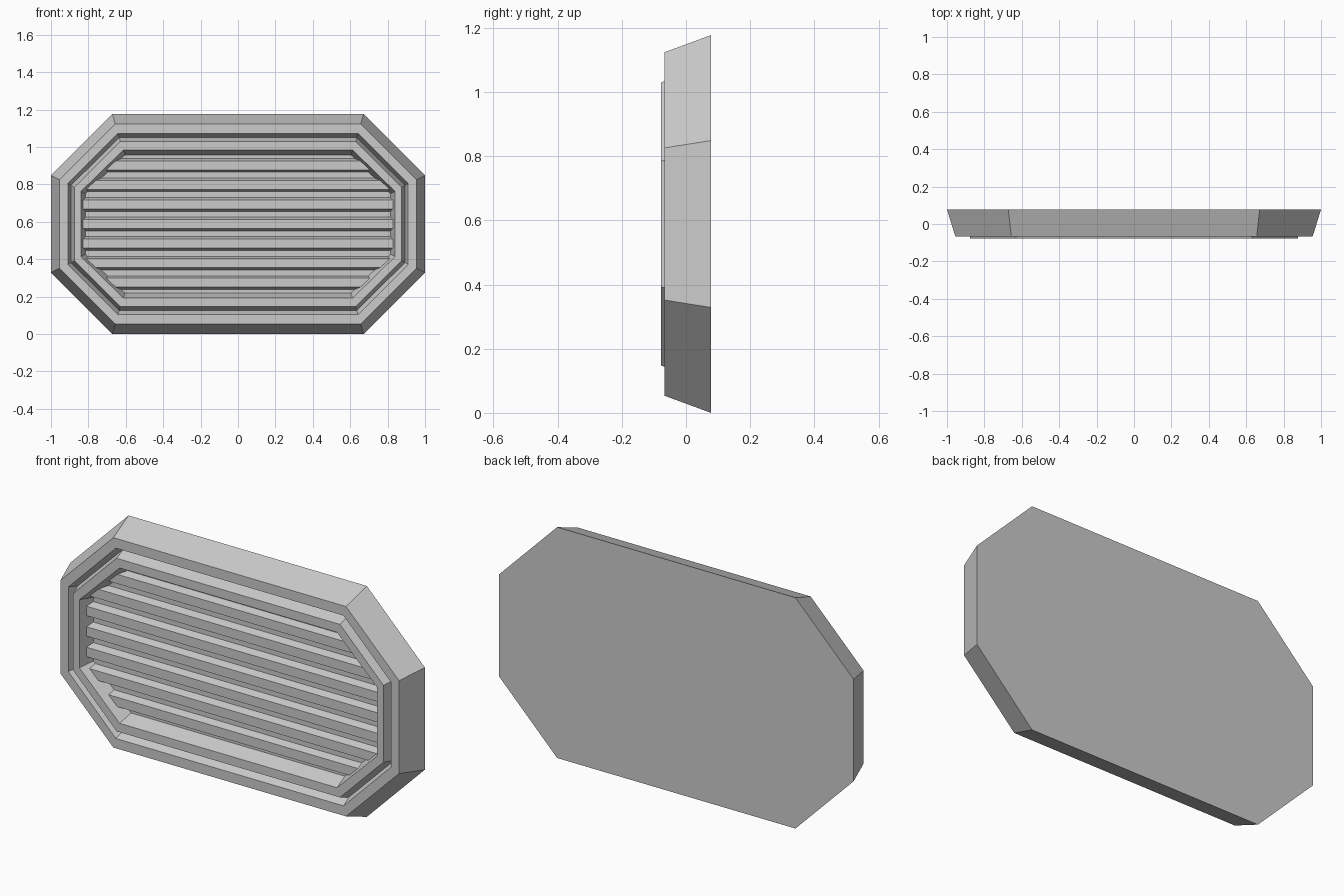
import bpy, bmesh

if "Cube" in bpy.data.objects:
    bpy.data.objects.remove(bpy.data.objects["Cube"])

CZ = 0.5885  # height of the panel centre


def octagon(hx, hz, cx, cz, y):
    """Long octagon: half sizes hx, hz; corners at (hx, cz) and (cx, hz)."""
    quarter = [(hx, cz), (cx, hz)]
    pts = quarter + [(-x, z) for x, z in reversed(quarter)]
    pts += [(-x, -z) for x, z in pts]
    return [(x, y, z + CZ) for x, z in pts]


def loft(name, loops):
    """Join successive loops with quads and cap both ends."""
    bm = bmesh.new()
    rings = [[bm.verts.new(p) for p in loop] for loop in loops]
    for a, b in zip(rings, rings[1:]):
        for i in range(len(a)):
            j = (i + 1) % len(a)
            bm.faces.new((a[i], a[j], b[j], b[i]))
    bm.faces.new(rings[0])
    bm.faces.new(rings[-1])
    bmesh.ops.recalc_face_normals(bm, faces=bm.faces)
    mesh = bpy.data.meshes.new(name)
    bm.to_mesh(mesh)
    bm.free()
    obj = bpy.data.objects.new(name, mesh)
    bpy.context.collection.objects.link(obj)
    return obj


# Housing: back, bevelled side, front rim, groove, raised ring, recess floor
loft("vent_housing", [
    octagon(1.000, 0.5885, 0.672, 0.260, 0.078),
    octagon(0.955, 0.535, 0.656, 0.237, -0.067),
    octagon(0.910, 0.485, 0.642, 0.216, -0.067),
    octagon(0.893, 0.463, 0.635, 0.206, -0.015),
    octagon(0.875, 0.441, 0.630, 0.196, -0.078),
    octagon(0.840, 0.396, 0.613, 0.174, -0.078),
    octagon(0.816, 0.370, 0.603, 0.162, 0.000),
])


def slat_reach(dz):
    """Half length of a slat that meets the recess wall at height dz."""
    return min(0.832, 1.003 - abs(dz))


# Seven horizontal slats with sloped upper and lower faces
PROFILE = [(0.005, -0.038), (-0.038, -0.024), (-0.038, 0.024), (0.005, 0.038)]
for k in range(-3, 4):
    section = [(y, z + k * 0.1045) for y, z in PROFILE]
    loft(f"slat_{k + 4}", [
        [(side * slat_reach(z), y, z + CZ) for y, z in section]
        for side in (-1, 1)])
